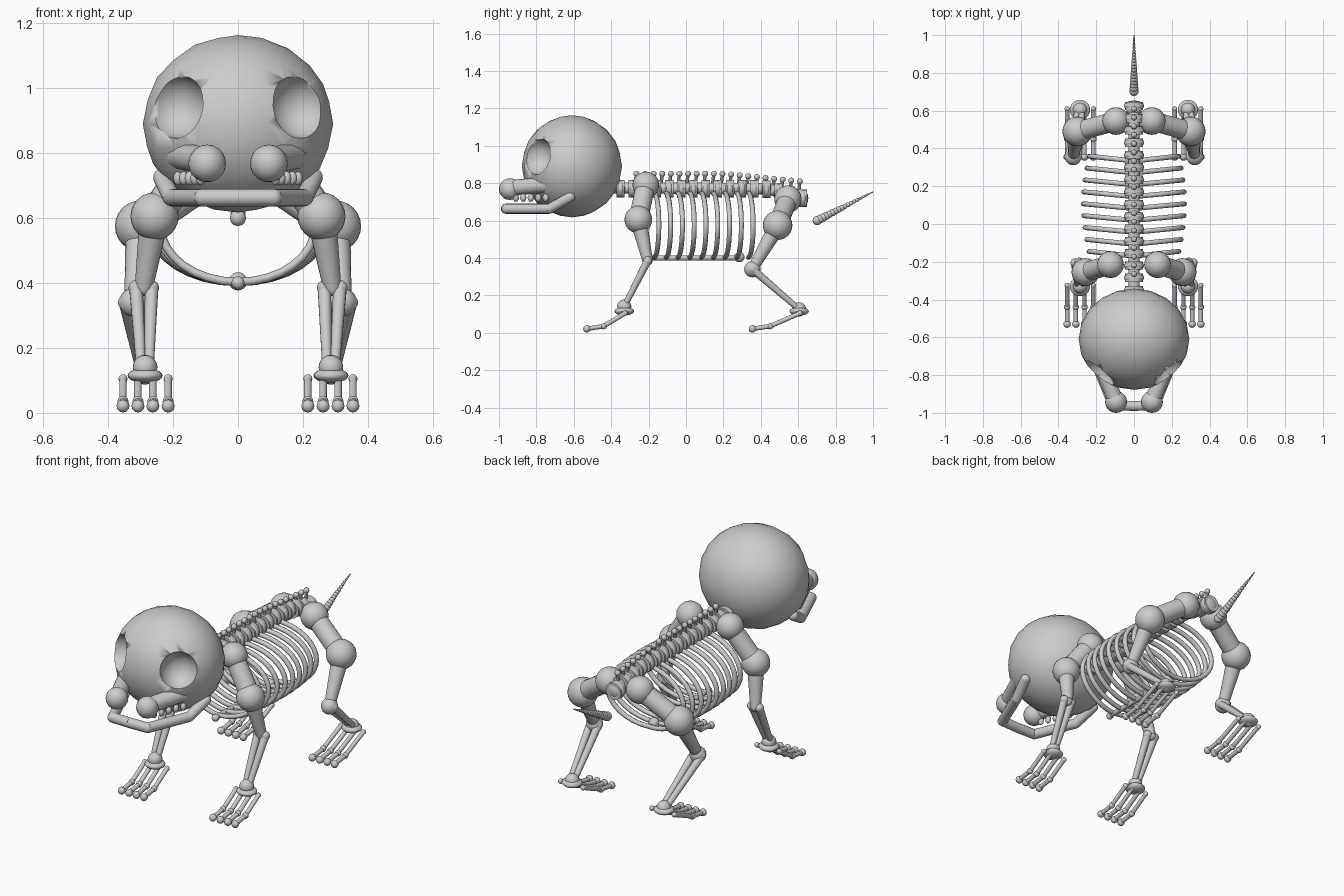
import bpy, bmesh, math
from mathutils import Vector, Matrix

if "Cube" in bpy.data.objects:
    bpy.data.objects.remove(bpy.data.objects["Cube"])


def ball(bm, c, r, seg=20):
    r = (r, r, r) if isinstance(r, (int, float)) else r
    m = Matrix.Translation(c) @ Matrix.Diagonal((*r, 1))
    bmesh.ops.create_uvsphere(bm, u_segments=seg, v_segments=max(6, seg // 2), radius=1, matrix=m)


def rod(bm, a, b, r1, r2=None, seg=14):
    a, b = Vector(a), Vector(b)
    d = b - a
    m = Matrix.Translation((a + b) / 2) @ d.to_track_quat('Z', 'Y').to_matrix().to_4x4()
    bmesh.ops.create_cone(bm, cap_ends=True, segments=seg, radius1=r1,
                          radius2=r1 if r2 is None else r2, depth=d.length, matrix=m)


def finish(bm, name, mirror=False, angle=40):
    me = bpy.data.meshes.new(name)
    if mirror:
        other = bm.copy()
        bmesh.ops.scale(other, vec=(-1, 1, 1), verts=other.verts)
        bmesh.ops.reverse_faces(other, faces=other.faces)
        tmp = bpy.data.meshes.new("tmp")
        other.to_mesh(tmp)
        bm.from_mesh(tmp)
        bpy.data.meshes.remove(tmp)
    bm.to_mesh(me)
    bm.free()
    ob = bpy.data.objects.new(name, me)
    bpy.context.collection.objects.link(ob)
    bpy.ops.object.select_all(action='DESELECT')
    ob.select_set(True)
    bpy.context.view_layer.objects.active = ob
    bpy.ops.object.shade_smooth_by_angle(angle=math.radians(angle))
    return ob


# skull with carved eye sockets
bm = bmesh.new()
bmesh.ops.create_icosphere(bm, subdivisions=3, radius=1,
                           matrix=Matrix.Translation((0, -0.61, 0.89)) @ Matrix.Diagonal((0.293, 0.268, 0.273, 1)))
skull = finish(bm, "skull")
bm = bmesh.new()
ball(bm, (0.195, -0.805, 0.945), (0.098, 0.1, 0.1), 24)
cutter = finish(bm, "eye_socket_cutter", mirror=True)
cutter.hide_render = True
cutter.hide_viewport = True
mod = skull.modifiers.new("sockets", 'BOOLEAN')
mod.operation = 'DIFFERENCE'
mod.solver = 'EXACT'
mod.object = cutter

# snout bones with round tips
bm = bmesh.new()
rod(bm, (0.195, -0.70, 0.795), (0.095, -0.94, 0.775), 0.042, 0.042)
ball(bm, (0.095, -0.942, 0.768), 0.058)
finish(bm, "snout", mirror=True)

# upper teeth
bm = bmesh.new()
for i in range(5):
    t = i / 4
    ball(bm, (0.115 + 0.07 * t, -0.91 + 0.16 * t, 0.722), (0.015, 0.017, 0.022), 10)
finish(bm, "teeth", mirror=True)

# lower jaw
bm = bmesh.new()
path = [(0, -0.963, 0.663), (0.11, -0.96, 0.663), (0.205, -0.73, 0.663), (0.235, -0.62, 0.725)]
for a, b in zip(path, path[1:]):
    rod(bm, a, b, 0.027)
for p in path[1:]:
    ball(bm, p, 0.027, 14)
finish(bm, "lower_jaw", mirror=True)


# spine: height follows the back, dropping at the hips
def spine_z(y):
    return 0.77 - 0.05 * max(0, (y - 0.42) / 0.2)


bm = bmesh.new()
for i in range(16):
    y = -0.35 + 0.065 * i
    z = spine_z(y)
    rod(bm, (0, y - 0.022, z), (0, y + 0.022, z), 0.047, seg=16)
    ball(bm, (0, y, z), (0.054, 0.029, 0.047), 16)
ball(bm, (0, 0.61, 0.725), 0.042)
rod(bm, (0, -0.4, 0.775), (0, 0.45, 0.77), 0.03)
rod(bm, (0, 0.45, 0.765), (0, 0.62, 0.725), 0.03)
finish(bm, "vertebrae")

# spinous processes
bm = bmesh.new()
for i in range(20):
    y = -0.265 + 0.046 * i
    z = 0.85 - 0.04 * max(0, (y - 0.2) / 0.4)
    rod(bm, (0, y - 0.01, spine_z(y)), (0, y, z), 0.009, seg=8)
    ball(bm, (0, y, z), 0.016, 10)
finish(bm, "spine_processes")

# rib hoops
bm = bmesh.new()
for i in range(9):
    y0 = -0.17 + 0.063 * i
    rx = 0.238 + 0.03 * math.sin(math.pi * i / 8)
    pts = []
    for k in range(32):
        a = 2 * math.pi * k / 32
        pts.append(Vector((rx * math.sin(a), y0 + 0.025 * abs(math.sin(a)), 0.575 + 0.172 * math.cos(a))))
    rings = []
    for k, p in enumerate(pts):
        t = (pts[(k + 1) % 32] - pts[k - 1]).normalized()
        u = t.cross(Vector((0, 1, 0))).normalized()
        v = t.cross(u)
        rings.append([bm.verts.new(p + 0.013 * (u * math.cos(j * math.pi / 4) + v * math.sin(j * math.pi / 4)))
                      for j in range(8)])
    for k in range(32):
        r, s = rings[k], rings[(k + 1) % 32]
        for j in range(8):
            bm.faces.new((r[j], r[(j + 1) % 8], s[(j + 1) % 8], s[j]))
bmesh.ops.recalc_face_normals(bm, faces=bm.faces)
finish(bm, "ribs", angle=60)

# breastbone
bm = bmesh.new()
rod(bm, (0, -0.2, 0.4), (0, 0.29, 0.4), 0.014)
ball(bm, (0, 0.285, 0.405), 0.028)
ball(bm, (0, -0.2, 0.4), 0.02)
finish(bm, "breastbone")

# tail beads
bm = bmesh.new()
for i in range(19):
    t = i / 18
    ball(bm, (0, 0.702 + 0.295 * t, 0.6 + 0.152 * t), 0.025 - 0.021 * t, 12)
rod(bm, (0, 0.702, 0.6), (0, 0.997, 0.752), 0.017, 0.003, 10)
finish(bm, "tail")


# legs: girdle ball, hip or shoulder ball, knee or elbow, ankle, then foot
def leg(name, top, joint, mid, ankle, r_top, r_joint, r_mid, toe_joint_y, tip_y):
    bm = bmesh.new()
    top, joint, mid, ankle = map(Vector, (top, joint, mid, ankle))
    ball(bm, top, r_top, 24)
    rod(bm, top, joint, 0.052, 0.052, 18)
    ball(bm, joint, r_joint, 24)
    rod(bm, joint, mid, 0.046, 0.028, 18)
    ball(bm, mid, r_mid)
    for dx in (-0.024, 0.024):
        off = Vector((dx, 0, 0))
        ball(bm, mid + off, 0.024, 14)
        rod(bm, mid + off, ankle + off * 0.5, 0.021, 0.015)
    ball(bm, ankle, 0.038)
    finish(bm, name + "_leg", mirror=True)

    # foot pad and four toes
    bm = bmesh.new()
    ball(bm, (ankle.x, ankle.y, 0.115), (0.054, 0.052, 0.023))
    for x in (0.215, 0.262, 0.308, 0.354):
        a = (x, ankle.y + 0.005, 0.105)
        b = (x, toe_joint_y, 0.035)
        c = (x, tip_y, 0.021)
        rod(bm, a, b, 0.012, seg=10)
        rod(bm, b, c, 0.012, seg=10)
        ball(bm, a, 0.014, 12)
        ball(bm, b, 0.017, 12)
        ball(bm, c, 0.02, 12)
    finish(bm, name + "_foot", mirror=True)


leg("front", (0.125, -0.215, 0.79), (0.257, -0.255, 0.605), (0.29, -0.205, 0.385),
    (0.286, -0.33, 0.14), 0.071, 0.074, 0.026, -0.44, -0.53)
leg("rear", (0.095, 0.545, 0.715), (0.3, 0.49, 0.575), (0.322, 0.355, 0.34),
    (0.286, 0.605, 0.125), 0.073, 0.079, 0.044, 0.45, 0.355)
